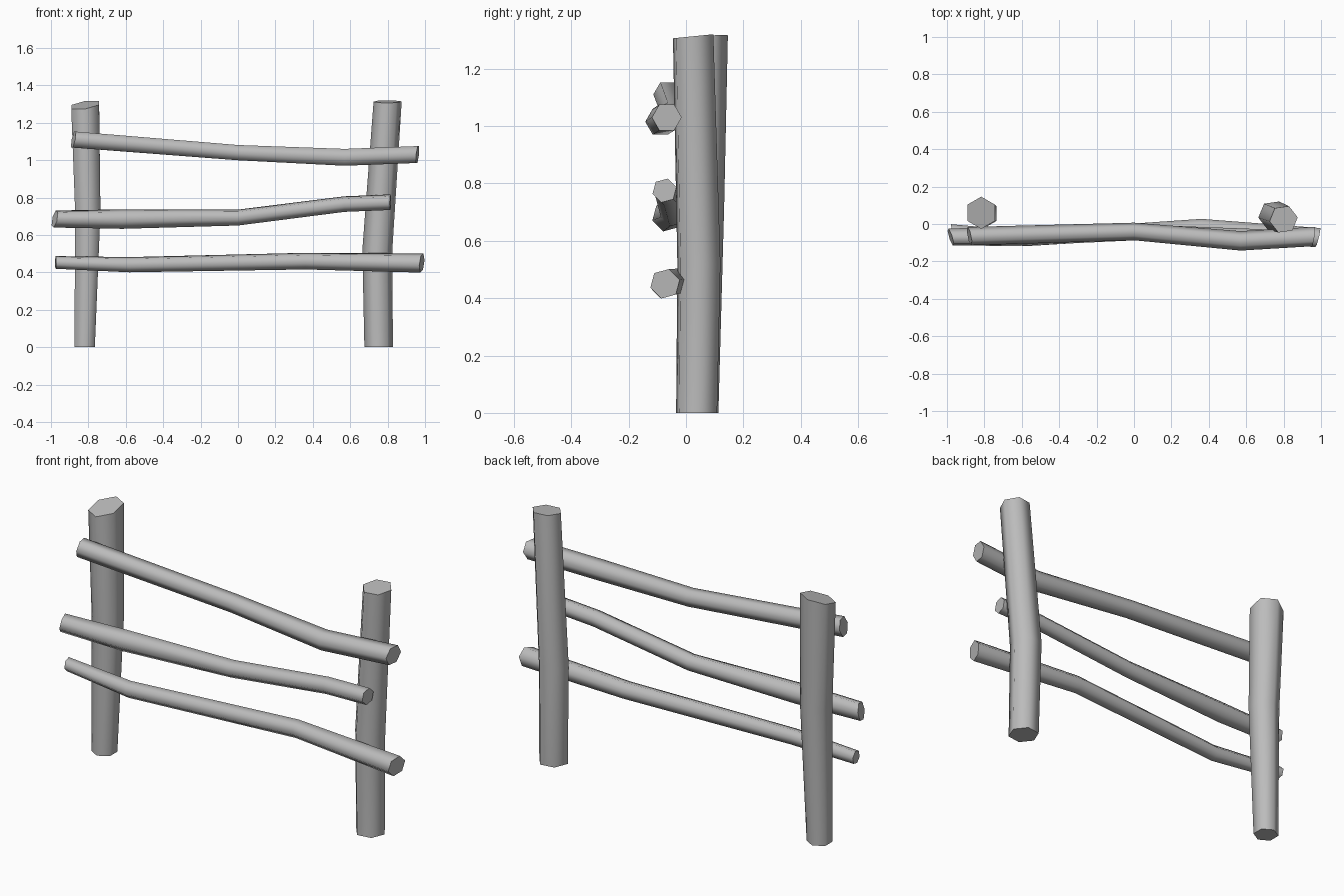
import bpy, bmesh
from math import cos, sin, pi, radians
from mathutils import Vector

if "Cube" in bpy.data.objects:
    bpy.data.objects.remove(bpy.data.objects["Cube"])

# Single grey wood colour
wood = bpy.data.materials.new("grey_wood")
wood.use_nodes = True
GREY = (0.5, 0.5, 0.5, 1)
wood.diffuse_color = GREY
wood.node_tree.nodes["Principled BSDF"].inputs["Base Color"].default_value = GREY

SIDES = 6


def log(name, stations, upright, turn, start_slant=(0, 0), end_slant=(0, 0)):
    """Six-sided log through (x, y, z, radius) stations, with slanted sawn ends."""
    bm = bmesh.new()
    rings = []
    for n, (x, y, z, r) in enumerate(stations):
        slant = start_slant if n == 0 else end_slant if n == len(stations) - 1 else (0, 0)
        ring = []
        for k in range(SIDES):
            a = radians(turn) + 2 * pi * k / SIDES
            u, v = r * cos(a), r * sin(a)
            along = slant[0] * u + slant[1] * v
            offset = Vector((u, v, along)) if upright else Vector((along, u, v))
            ring.append(bm.verts.new(Vector((x, y, z)) + offset))
        rings.append(ring)
    # Smooth bark
    for a, b in zip(rings, rings[1:]):
        for k in range(SIDES):
            j = (k + 1) % SIDES
            bm.faces.new((a[k], a[j], b[j], b[k])).smooth = True
    # Flat sawn ends with crisp rims
    for ring in (rings[0][::-1], rings[-1]):
        cap = bm.faces.new(ring)
        for edge in cap.edges:
            edge.smooth = False
    bmesh.ops.recalc_face_normals(bm, faces=bm.faces)
    mesh = bpy.data.meshes.new(name)
    bm.to_mesh(mesh)
    bm.free()
    mesh.materials.append(wood)
    obj = bpy.data.objects.new(name, mesh)
    bpy.context.collection.objects.link(obj)


# Posts
log("right_post", [(-0.82, 0.05, 0, 0.063), (-0.803, 0.055, 0.72, 0.078),
                   (-0.817, 0.06, 1.295, 0.086)], True, 30, end_slant=(0.15, 0.25))
log("left_post", [(0.752, 0.037, 0, 0.077), (0.745, 0.045, 0.52, 0.081),
                  (0.8, 0.025, 1.313, 0.076)], True, 8, end_slant=(0, 0.1))

# Rails
log("top_rail", [(-0.88, -0.065, 1.11, 0.049), (0, -0.04, 1.04, 0.047),
                 (0.57, -0.09, 1.015, 0.052), (0.96, -0.067, 1.03, 0.052)],
    False, 0, (-0.2, 0.2), (0.15, 0.1))
log("middle_rail", [(-0.98, -0.07, 0.685, 0.047), (-0.62, -0.065, 0.685, 0.054),
                    (0, -0.045, 0.693, 0.044), (0.57, -0.065, 0.765, 0.043),
                    (0.815, -0.075, 0.775, 0.043)],
    False, 15, (-0.3, 0.2), (0.1, 0))
log("bottom_rail", [(-0.975, -0.035, 0.453, 0.035), (-0.58, -0.078, 0.441, 0.042),
                    (0.36, -0.017, 0.46, 0.046), (0.983, -0.073, 0.45, 0.053)],
    False, 15, (-0.1, 0), (0.25, 0.1))
